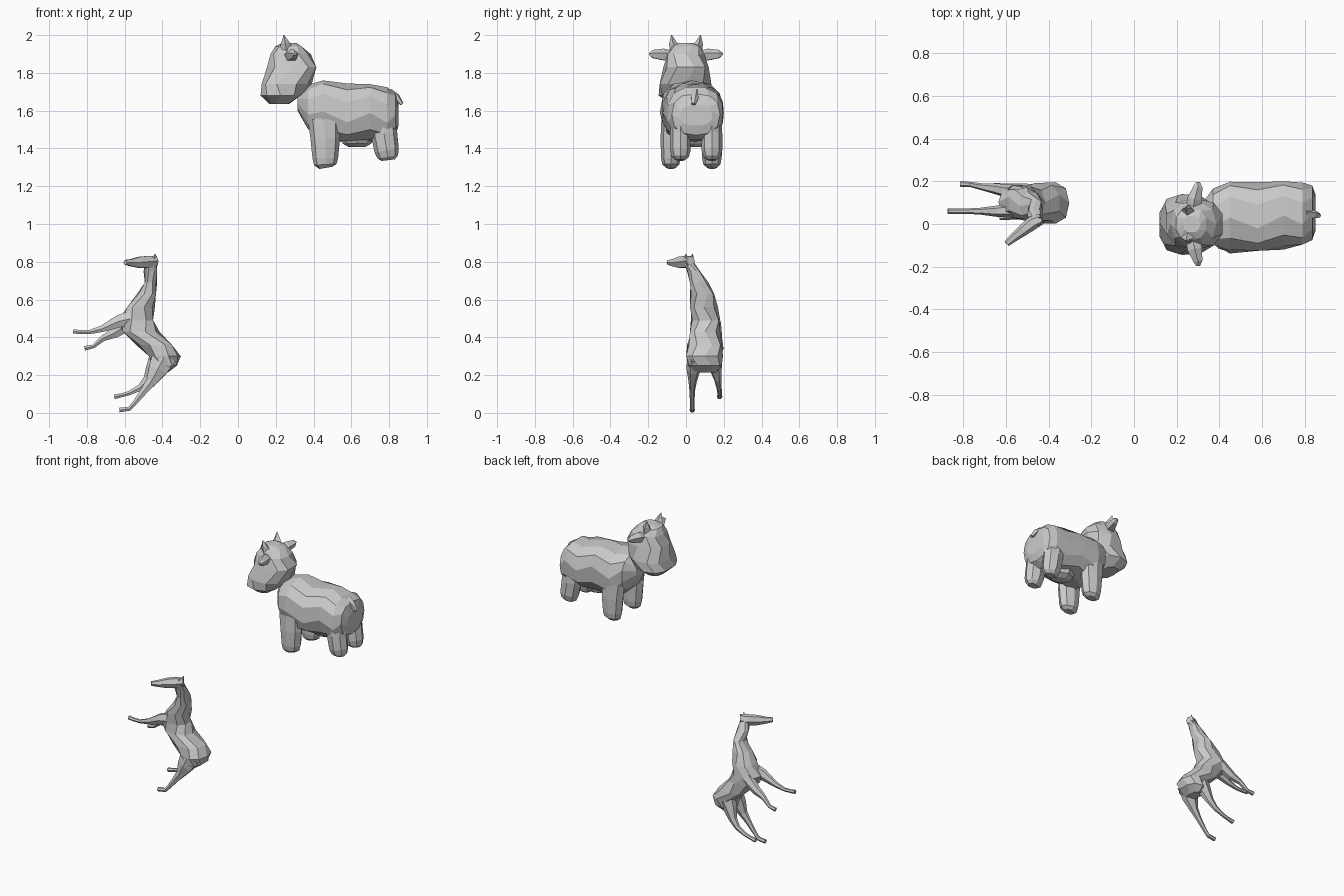
import bpy, bmesh, math
from mathutils import Vector


def loft(name, rings):
    # Skin a list of equal-sized vertex rings, capping both ends
    bm = bmesh.new()
    vs = [[bm.verts.new(p) for p in r] for r in rings]
    n = len(vs[0])
    for a, b in zip(vs, vs[1:]):
        for i in range(n):
            j = (i + 1) % n
            bm.faces.new((a[i], a[j], b[j], b[i]))
    bm.faces.new(vs[0][::-1])
    bm.faces.new(vs[-1])
    bmesh.ops.recalc_face_normals(bm, faces=bm.faces)
    me = bpy.data.meshes.new(name)
    bm.to_mesh(me)
    bm.free()
    ob = bpy.data.objects.new(name, me)
    bpy.context.collection.objects.link(ob)
    return ob


def sections(name, axis, rows, n=10, power=0.8):
    # Rows are: position on the axis, then min/max of the two other axes
    rings = []
    for k, (p, a0, a1, b0, b1) in enumerate(rows):
        ring = []
        for i in range(n):
            t = 2 * math.pi * (i + 0.5 * (k % 2)) / n
            c, s = math.cos(t), math.sin(t)
            u = (a0 + a1) / 2 + (a1 - a0) / 2 * math.copysign(abs(c) ** power, c)
            v = (b0 + b1) / 2 + (b1 - b0) / 2 * math.copysign(abs(s) ** power, s)
            ring.append((p, u, v) if axis == 'x' else (u, v, p))
        rings.append(ring)
    return loft(name, rings)


def limb(name, path, n=6):
    # Path points are x, y, z, sideways radius (y), radius in the side plane
    pts = [Vector(p[:3]) for p in path]
    rings = []
    for k, p in enumerate(path):
        d = (pts[min(k + 1, len(pts) - 1)] - pts[max(k - 1, 0)]).normalized()
        ref = Vector((0, 1, 0)) if abs(d.y) < 0.8 else Vector((0, 0, 1))
        side = (ref - d * ref.dot(d)).normalized()
        up = d.cross(side)
        rings.append([pts[k] + side * p[3] * math.cos(2 * math.pi * i / n)
                      + up * p[4] * math.sin(2 * math.pi * i / n) for i in range(n)])
    return loft(name, rings)


# ---- Cow ----
sections("cow_body", 'x', [
    (.315, -.02, .09, 1.60, 1.68),
    (.37, -.10, .17, 1.50, 1.74),
    (.45, -.138, .198, 1.43, 1.76),
    (.58, -.13, .20, 1.435, 1.748),
    (.70, -.12, .20, 1.435, 1.74),
    (.79, -.10, .198, 1.44, 1.728),
    (.835, -.075, .18, 1.47, 1.69),
    (.85, -.03, .14, 1.52, 1.63)], n=12)

sections("cow_head", 'z', [
    (1.635, .165, .27, -.08, .08),
    (1.68, .115, .335, -.145, .14),
    (1.74, .125, .39, -.145, .14),
    (1.83, .148, .42, -.12, .12),
    (1.90, .172, .385, -.10, .10),
    (1.94, .195, .34, -.075, .075),
    (1.957, .23, .31, -.04, .04)], n=10)

for s, label in ((-1, "right"), (1, "left")):
    limb("cow_ear_" + label, [
        (.275, s * .07, 1.885, .03, .035),
        (.285, s * .12, 1.895, .034, .036),
        (.30, s * .175, 1.898, .024, .022),
        (.30, s * .196, 1.90, .006, .01)], n=5)
    limb("cow_horn_" + label, [
        (.255, s * .055, 1.925, .035, .04),
        (.25, s * .07, 1.96, .02, .022),
        (.243, s * .077, 2.0, .002, .002)], n=4)

for y, label in ((-.08, "right"), (.137, "left")):
    limb("cow_front_leg_" + label, [
        (.455, y, 1.56, .05, .085),
        (.462, y, 1.45, .055, .078),
        (.462, y, 1.35, .052, .068),
        (.462, y, 1.315, .045, .06),
        (.465, y, 1.297, .025, .035)], n=8)
for y, label in ((-.03, "right"), (.137, "left")):
    limb("cow_back_leg_" + label, [
        (.765, y, 1.60, .045, .075),
        (.773, y, 1.48, .055, .07),
        (.787, y, 1.39, .055, .065),
        (.793, y, 1.355, .045, .055),
        (.795, y, 1.338, .025, .035)], n=8)

limb("cow_udder", [(.63, .045, 1.47, .09, .10), (.63, .045, 1.425, .07, .075),
                   (.63, .045, 1.408, .035, .045)], n=8)
limb("cow_tail", [(.80, .05, 1.70, .025, .02), (.84, .045, 1.67, .022, .02),
                  (.868, .04, 1.635, .012, .01)], n=5)

# ---- Rearing horse ----
sections("horse_body", 'z', [
    (.80, -.49, -.428, -.015, .04),
    (.75, -.50, -.427, .005, .075),
    (.69, -.495, -.428, .02, .12),
    (.63, -.535, -.432, .02, .15),
    (.56, -.59, -.44, .02, .17),
    (.49, -.635, -.445, .025, .182),
    (.43, -.615, -.415, .02, .182),
    (.36, -.54, -.345, .005, .192),
    (.30, -.475, -.303, 0, .197),
    (.25, -.455, -.32, .008, .19),
    (.215, -.44, -.37, .03, .16)], n=9)

limb("horse_head", [
    (-.432, .025, .805, .025, .028),
    (-.475, .005, .800, .032, .036),
    (-.52, -.03, .797, .027, .034),
    (-.565, -.065, .795, .02, .022),
    (-.597, -.092, .797, .015, .014)], n=6)
for dy in (-.012, .022):
    limb("horse_ear", [(-.445, .01 + dy, .82, .01, .01),
                       (-.438, .012 + dy, .84, .003, .003)], n=4)

limb("horse_front_leg_right", [
    (-.56, .065, .50, .035, .05),
    (-.63, .06, .485, .028, .038),
    (-.72, .06, .445, .016, .02),
    (-.79, .06, .427, .012, .012),
    (-.84, .06, .428, .012, .012),
    (-.872, .06, .432, .013, .013)])
limb("horse_front_leg_left", [
    (-.57, .15, .48, .035, .045),
    (-.65, .165, .425, .025, .032),
    (-.715, .175, .395, .016, .018),
    (-.765, .185, .352, .012, .011),
    (-.812, .187, .342, .014, .014)])
limb("horse_back_leg_right", [
    (-.39, .05, .30, .045, .075),
    (-.425, .04, .23, .037, .058),
    (-.46, .035, .165, .022, .032),
    (-.495, .033, .12, .015, .022),
    (-.545, .033, .055, .012, .014),
    (-.575, .033, .022, .013, .013),
    (-.628, .033, .015, .015, .014)])
limb("horse_back_leg_left", [
    (-.41, .145, .31, .045, .065),
    (-.445, .155, .24, .035, .048),
    (-.475, .168, .18, .02, .03),
    (-.515, .175, .135, .014, .02),
    (-.575, .178, .105, .012, .013),
    (-.61, .178, .095, .012, .012),
    (-.655, .178, .085, .015, .014)])
